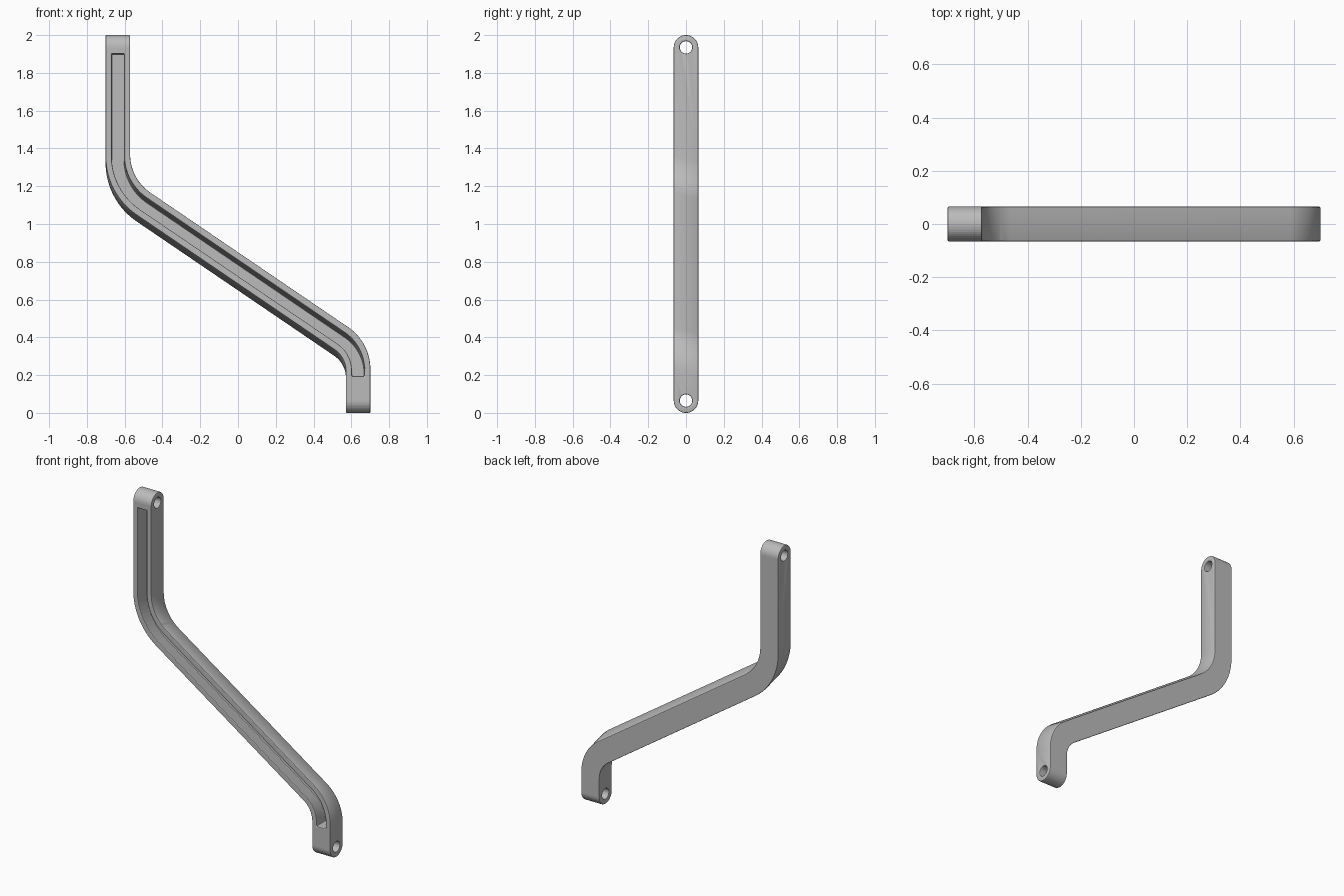
import bpy, bmesh, math
from mathutils import Vector

cube = bpy.data.objects.get("Cube")
if cube:
    bpy.data.objects.remove(cube, do_unlink=True)

HALF = 0.065           # half depth of the bar
SHEAR = 0.27           # the slanted run drops towards the back
CORNERS = [(-0.636, 1.182, 0.31), (0.636, 0.317, 0.205)]   # x, z, bend radius

grey = bpy.data.materials.new("satin grey")
grey.use_nodes = True
grey.diffuse_color = (0.5, 0.5, 0.5, 1)
grey.node_tree.nodes["Principled BSDF"].inputs["Base Color"].default_value = (0.5, 0.5, 0.5, 1)


def centre_line(top, bottom, steps=14):
    """Points and left-hand normals of the bent path, from top to bottom."""
    a, b = [Vector(c[:2]) for c in CORNERS]
    down, run = Vector((0, -1)), (b - a).normalized()
    angle = down.angle(run)
    path = [(Vector((a.x, top)), down)]
    for corner, radius, d0, d1 in ((a, CORNERS[0][2], down, run), (b, CORNERS[1][2], run, down)):
        turn = 1 if d0.x * d1.y - d0.y * d1.x > 0 else -1
        start = corner - d0 * radius * math.tan(angle / 2)
        hub = start + Vector((-d0.y, d0.x)) * turn * radius
        for i in range(steps + 1):
            t = turn * angle * i / steps
            c, s = math.cos(t), math.sin(t)
            spin = lambda v: Vector((c * v.x - s * v.y, s * v.x + c * v.y))
            path.append((hub + spin(start - hub), spin(d0)))
    path.append((Vector((b.x, bottom)), down))
    return path


def make_object(name, bm):
    bmesh.ops.recalc_face_normals(bm, faces=bm.faces)
    mesh = bpy.data.meshes.new(name)
    bm.to_mesh(mesh)
    bm.free()
    mesh.materials.append(grey)
    obj = bpy.data.objects.new(name, mesh)
    bpy.context.collection.objects.link(obj)
    return obj


def bent_strip(name, half_width, run_width, top, bottom, y0, y1, shear_ends):
    """Rectangular section swept along the path and sheared in depth."""
    bm = bmesh.new()
    rings = []
    path = centre_line(top, bottom)
    for i, (p, d) in enumerate(path):
        n = Vector((-d.y, d.x))
        slant = min(1, abs(d.x) / 0.8)
        w = half_width + (run_width - half_width) * slant
        k = SHEAR if shear_ends or 0 < i < len(path) - 1 else 0
        ring = []
        for side, y in ((-1, y0), (1, y0), (1, y1), (-1, y1)):
            q = p + n * w * side
            ring.append(bm.verts.new((q.x, y, q.y - k * y)))
        rings.append(ring)
    for r, s in zip(rings, rings[1:]):
        for j in range(4):
            bm.faces.new((r[j], r[(j + 1) % 4], s[(j + 1) % 4], s[j]))
    bm.faces.new(rings[0])
    bm.faces.new(rings[-1])
    return make_object(name, bm)


def prism_along_x(name, outline, x0, x1):
    bm = bmesh.new()
    face = bm.faces.new([bm.verts.new((x0, y, z)) for y, z in outline])
    ext = bmesh.ops.extrude_face_region(bm, geom=[face])["geom"]
    verts = [v for v in ext if isinstance(v, bmesh.types.BMVert)]
    bmesh.ops.translate(bm, verts=verts, vec=(x1 - x0, 0, 0))
    return make_object(name, bm)


def arc(radius, z, start, sweep, count):
    return [(radius * math.cos(start + sweep * i / count), z + radius * math.sin(start + sweep * i / count))
            for i in range(count + 1)]


def cut(obj, cutter, operation):
    cutter.hide_render = True
    cutter.hide_set(True)
    mod = obj.modifiers.new(cutter.name, 'BOOLEAN')
    mod.operation = operation
    mod.solver = 'EXACT'
    mod.object = cutter


# Bar, cut to a rounded silhouette at both ends
bar = bent_strip("bent_bar", HALF, 0.07, 2.2, -0.2, -0.1, 0.1, True)
rounding = prism_along_x("end_rounding_cutter",
                         arc(HALF, 2 - HALF, 0, math.pi, 20) + arc(HALF, HALF, math.pi, math.pi, 20), -1, 1)
cut(bar, rounding, 'INTERSECT')

# Bolt holes through both ends
for label, x, z in (("top", -0.636, 2 - HALF), ("bottom", 0.636, HALF)):
    hole = prism_along_x(label + "_hole_cutter", arc(0.033, z, 0, 2 * math.pi, 24)[:-1], x - 0.2, x + 0.2)
    cut(bar, hole, 'DIFFERENCE')

# Long channel in the front
channel = bent_strip("channel_cutter", 0.033, 0.035, 1.9, 0.195, -0.09, 0.025, False)
cut(bar, channel, 'DIFFERENCE')

# Softened edges
bevel = bar.modifiers.new("edge_bevel", 'BEVEL')
bevel.width = 0.005
bevel.segments = 2
bevel.limit_method = 'ANGLE'
bevel.angle_limit = math.radians(45)
bevel.use_clamp_overlap = False

bpy.ops.object.select_all(action='DESELECT')
bpy.context.view_layer.objects.active = bar
bar.select_set(True)
bpy.ops.object.shade_smooth_by_angle(angle=math.radians(35))
